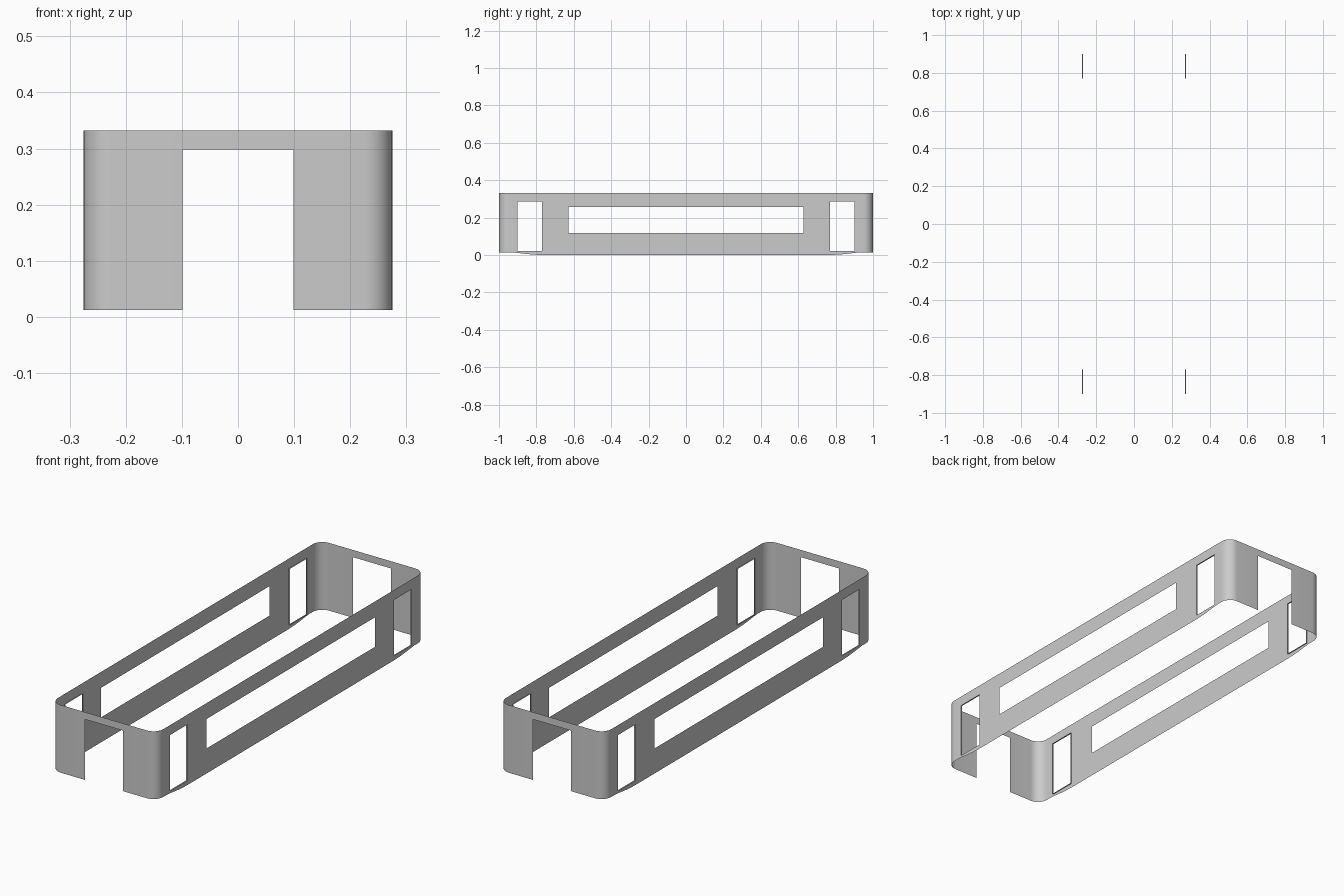
import bpy, bmesh, math

if "Cube" in bpy.data.objects:
    bpy.data.objects.remove(bpy.data.objects["Cube"])

HX, HY, R = 0.275, 1.0, 0.05
TOP, END_BOTTOM = 0.332, 0.0125
LEVELS = [0.021, 0.118, 0.257, 0.285, 0.298, TOP]


def finish(name, bm):
    """Make an object and mirror the quarter across x and y."""
    mesh = bpy.data.meshes.new(name)
    bm.to_mesh(mesh)
    bm.free()
    ob = bpy.data.objects.new(name, mesh)
    bpy.context.collection.objects.link(ob)
    mod = ob.modifiers.new("mirror", 'MIRROR')
    mod.use_axis = (True, True, False)
    mod.use_clip = True
    mod.merge_threshold = 0.0005
    bpy.ops.object.select_all(action='DESELECT')
    ob.select_set(True)
    bpy.context.view_layer.objects.active = ob
    bpy.ops.object.modifier_apply(modifier=mod.name)
    bpy.ops.object.shade_smooth_by_angle(angle=math.radians(30))
    return ob


# Quarter outline: (x, y, lower edge z), front centre to side centre
path = [(0, -HY, END_BOTTOM), (0.099, -HY, END_BOTTOM)]
for i in range(9):
    a = -math.pi / 2 + i * math.pi / 16
    path.append((HX - R + R * math.cos(a), -HY + R + R * math.sin(a), END_BOTTOM))
path += [(HX, y, z) for y, z in
         ((-0.92, 0.0125), (-0.9, 0.011), (-0.86, 0.006), (-0.82, 0.002),
          (-0.77, 0), (-0.627, 0), (0, 0))]


def is_open(p, q, z):
    """True where a wall cell lies in a doorway or window."""
    x, y = (p[0] + q[0]) / 2, (p[1] + q[1]) / 2
    if x < 0.099:
        return z < 0.298
    if -0.9 < y < -0.77:
        return 0.021 < z < 0.285
    return y > -0.627 and 0.118 < z < 0.257


# Sheet band with end doorways and side windows
bm = bmesh.new()
cols = [[bm.verts.new((x, y, z)) for z in [b] + LEVELS] for x, y, b in path]
for p, q, a, b in zip(path, path[1:], cols, cols[1:]):
    for k in range(len(LEVELS)):
        if not is_open(p, q, (a[k].co.z + a[k + 1].co.z) / 2):
            bm.faces.new((a[k], b[k], b[k + 1], a[k + 1]))
bmesh.ops.delete(bm, geom=[v for v in bm.verts if not v.link_faces], context='VERTS')
finish("skirt_band", bm)

# Shallow inward lips around the small windows
bm = bmesh.new()
rect = [(-0.9, 0.021), (-0.77, 0.021), (-0.77, 0.285), (-0.9, 0.285)]
outer = [bm.verts.new((HX, y, z)) for y, z in rect]
inner = [bm.verts.new((HX - 0.006, y, z)) for y, z in rect]
for i in range(4):
    j = (i + 1) % 4
    bm.faces.new((outer[i], outer[j], inner[j], inner[i]))
finish("window_lips", bm)
